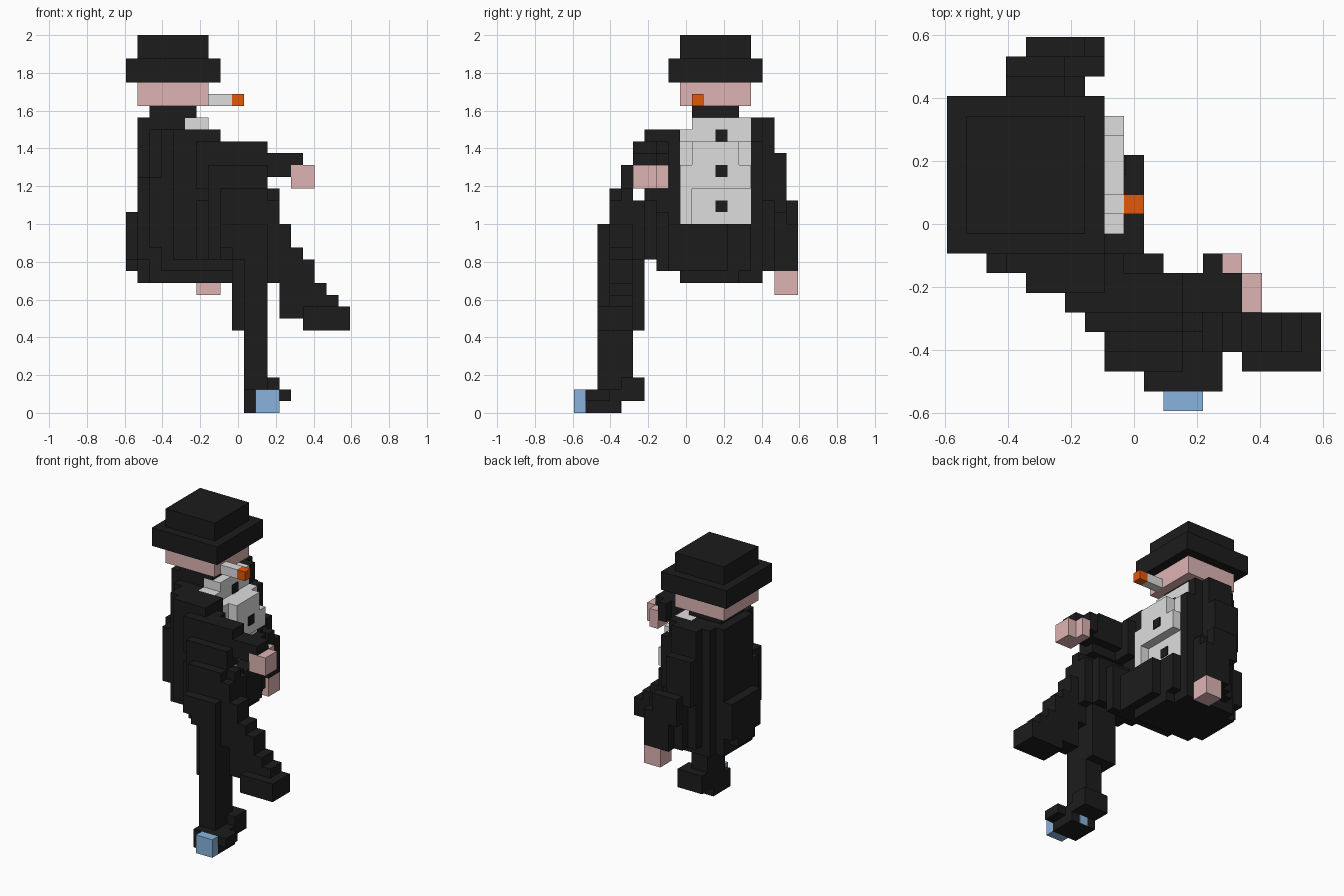
import bpy, bmesh
from mathutils import Matrix, Vector

if "Cube" in bpy.data.objects:
    bpy.data.objects.remove(bpy.data.objects["Cube"], do_unlink=True)

U = 2 / 32          # size of one block
HALF = 9.5          # half of the 19-block footprint


def material(name, r, g, b):
    lin = [c / 255 / 12.92 if c < 11 else ((c / 255 + 0.055) / 1.055) ** 2.4 for c in (r, g, b)]
    m = bpy.data.materials.new(name)
    m.use_nodes = True
    m.diffuse_color = (*lin, 1)
    bsdf = next(n for n in m.node_tree.nodes if n.type == 'BSDF_PRINCIPLED')
    bsdf.inputs["Base Color"].default_value = (*lin, 1)
    return m


BLACK = material("black_cloth", 28, 28, 28)
SKIN = material("pink_skin", 222, 180, 179)
WHITE = material("white", 222, 222, 222)
ORANGE = material("orange_ember", 226, 88, 8)
BLUE = material("blue_toe", 137, 180, 222)


def part(name, mat, *boxes):
    """Blocky part: each box is x0, x1, y0, y1, z0, z1 in blocks."""
    bm = bmesh.new()
    for x0, x1, y0, y1, z0, z1 in boxes:
        centre = Vector(((x0 + x1) / 2 - HALF, (y0 + y1) / 2 - HALF, (z0 + z1) / 2)) * U
        size = Vector((x1 - x0, y1 - y0, z1 - z0)) * U
        bmesh.ops.create_cube(bm, size=1, matrix=Matrix.Translation(centre) @ Matrix.Diagonal((*size, 1)))
    mesh = bpy.data.meshes.new(name)
    bm.to_mesh(mesh)
    bm.free()
    mesh.materials.append(mat)
    ob = bpy.data.objects.new(name, mesh)
    bpy.context.collection.objects.link(ob)


# Hat, head and cigarette
part("hat_crown", BLACK, (1, 7, 9, 15, 30, 32))
part("hat_brim", BLACK, (0, 8, 8, 16, 28, 30))
part("head", SKIN, (1, 7, 9, 15, 26, 28))
part("neck", BLACK, (2, 6, 10, 14, 25, 26))
part("cigarette", WHITE, (7, 9, 10, 11, 26, 27))
part("cigarette_ember", ORANGE, (9, 10, 10, 11, 26, 27))

# Coat with stepped corners, seat and lap
part("coat", BLACK,
     (1, 7, 10, 15, 12, 23), (2, 7, 9, 10, 12, 23), (1, 2, 9, 10, 13, 20),
     (2, 8, 15, 16, 12, 23), (1, 5, 10, 15, 23, 25), (2, 5, 9, 16, 23, 24))
part("right_shoulder", BLACK, (3, 8, 7, 9, 12, 24), (2, 3, 7, 9, 14, 20))
part("coat_tail", BLACK, (0, 1, 10, 15, 13, 17), (0, 1, 11, 14, 12, 13))
part("seat", BLACK, (1, 8, 10, 15, 11, 12), (2, 8, 9, 16, 11, 12), (8, 9, 9, 14, 11, 12))
part("lap", BLACK, (6, 10, 8, 13, 12, 16), (6, 9, 13, 15, 12, 16))

# Shirt with a rounded belly that overhangs the waist
part("shirt", WHITE,
     (7, 8, 9, 15, 16, 23), (8, 9, 10, 14, 19, 23), (8, 9, 14, 15, 19, 21),
     (8, 9, 9, 10, 16, 21), (5, 7, 9, 15, 23, 24), (5, 7, 10, 15, 24, 25))
part("shirt_buttons", BLACK,
     *[(x, x + 0.1, 12, 13, z, z + 1) for x, z in ((7, 23), (9, 20), (8, 17))])

# Right arm, reaching forward
part("right_arm", BLACK,
     (4, 8, 6, 8, 18, 24), (6, 9, 5, 8, 19, 23), (9, 12, 5, 7, 20, 23), (7, 12, 4, 6, 19, 21),
     (12, 14, 5, 7, 20, 22), (14, 15, 5, 7, 21, 22), (13, 14, 7, 8, 20, 22))
part("right_hand", SKIN, (14, 16, 5, 7, 19, 21), (14, 15, 7, 8, 19, 21))

# Left arm, hanging down and swinging slightly forward
part("left_arm", BLACK,
     (2, 7, 15, 16, 13, 25), (3, 6, 16, 17, 18, 25), (3, 7, 16, 17, 12, 18),
     (3, 6, 17, 18, 17, 22), (4, 8, 17, 18, 12, 17),
     (4, 7, 18, 19, 15, 18), (5, 8, 18, 19, 12, 16))
part("left_hand", SKIN, (6, 8, 17, 19, 10, 12))

# Thighs, one stepped row per block of depth
rows = [(2, 9, 12, 13, 16), (2, 8, 9, 14, 16), (3, 8, 13, 13, 18), (4, 7, 13, 13, 19),
        (5, 6, 13, 13, 18), (6, 4, 12, 13, 18), (7, 4, 11, 12, 17)]
part("thighs", BLACK,
     *[(x0, x1, y, y + 1, z0, z1) for y, x0, x1, z0, z1 in rows],
     (8, 12, 3, 4, 18, 19))

# Standing leg and shoe
part("standing_leg", BLACK, (10, 12, 2, 5, 1, 14), (9, 12, 3, 6, 7, 14))
part("standing_shoe", BLACK,
     (10, 13, 1, 4, 0, 2), (10, 13, 4, 6, 1, 3), (13, 14, 1, 3, 1, 2))
part("shoe_toe", BLUE, (11, 13, 0, 1, 0, 2))
part("shoe_heel_plate", BLUE, (11, 12, 4, 4.05, 0, 1))

# Crossed leg, stepping down and outward to its shoe
steps = [(14, 16, 12, 14), (13, 14, 12, 15), (11, 13, 12, 16), (10, 11, 13, 17), (8, 10, 13, 18)]
part("crossed_leg", BLACK, *[(x0, x1, 3, 5, z0, z1) for z0, z1, x0, x1 in steps])
part("crossed_shoe", BLACK, (15, 19, 2, 5, 7, 9))
